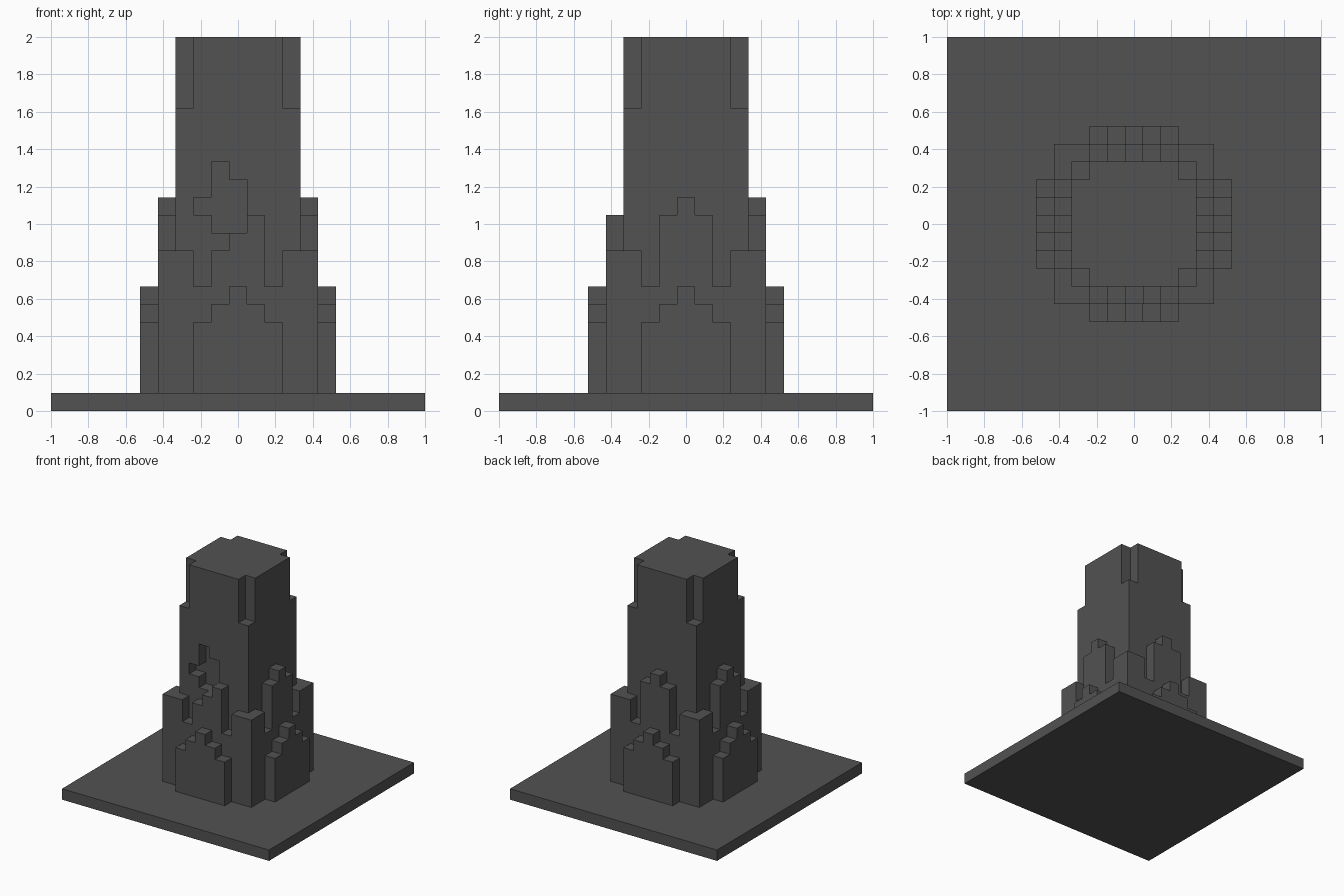
import bpy
import bmesh
import math
from mathutils import Matrix

U = 2 / 21  # one block of the 21-block grid

if "Cube" in bpy.data.objects:
    bpy.data.objects.remove(bpy.data.objects["Cube"], do_unlink=True)

stone = bpy.data.materials.new("dark_grey_stone")
stone.use_nodes = True
GREY = (0.085, 0.085, 0.085, 1)
stone.diffuse_color = GREY
bsdf = stone.node_tree.nodes["Principled BSDF"]
bsdf.inputs["Base Color"].default_value = GREY
bsdf.inputs["Roughness"].default_value = 0.9


def prism(name, outline, direction, turn=0.0):
    """Extrude a closed 3D outline (in blocks) along direction, then turn about z."""
    bm = bmesh.new()
    face = bm.faces.new([bm.verts.new(p) for p in outline])
    ext = bmesh.ops.extrude_face_region(bm, geom=[face])
    verts = [g for g in ext["geom"] if isinstance(g, bmesh.types.BMVert)]
    bmesh.ops.translate(bm, verts=verts, vec=direction)
    bmesh.ops.recalc_face_normals(bm, faces=bm.faces)
    bm.transform(Matrix.Scale(U, 4) @ Matrix.Rotation(turn, 4, "Z"))
    mesh = bpy.data.meshes.new(name)
    bm.to_mesh(mesh)
    bm.free()
    mesh.materials.append(stone)
    obj = bpy.data.objects.new(name, mesh)
    bpy.context.collection.objects.link(obj)
    return obj


def block(name, half, z0, z1):
    """Square block centred on the z axis."""
    square = [(-half, -half, z0), (half, -half, z0), (half, half, z0), (-half, half, z0)]
    return prism(name, square, (0, 0, z1 - z0))


def stepped_wall(name, heights, depth, turn):
    """One-block-thick wall with one height per column, front face at y = -depth."""
    x = -len(heights) / 2
    points = [(x, 1)]
    for i, h in enumerate(heights):
        if i and heights[i - 1] == h:
            points.pop()  # merge columns of equal height
        else:
            points.append((x, h))
        x += 1
        points.append((x, h))
    points.append((x, 1))
    return prism(name, [(px, -depth, pz) for px, pz in points], (0, 1, 0), turn)


# Base slab and square shaft
block("base_slab", 10.5, 0, 1)
shaft = block("tower_shaft", 3.5, 1, 17)

# Crown with notched corners
a, b = 2.5, 3.5
quarter = [(b, -a), (b, a), (a, a)]
plan = []
for k in range(4):
    c, s = round(math.cos(k * math.pi / 2)), round(math.sin(k * math.pi / 2))
    plan += [(x * c - y * s, x * s + y * c, 17) for x, y in quarter]
prism("tower_crown", plan, (0, 0, 4))

# Stepped breach, one block deep, in the front of the shaft
breach = [(-2.5, 11), (-1.5, 11), (-1.5, 10), (0.5, 10), (0.5, 13),
          (-0.5, 13), (-0.5, 14), (-1.5, 14), (-1.5, 12), (-2.5, 12)]
cutter = prism("breach_cutter", [(x, -4, z) for x, z in breach], (0, 1.5, 0))
cutter.hide_render = True
cut = shaft.modifiers.new("breach", "BOOLEAN")
cut.operation = "DIFFERENCE"
cut.solver = "EXACT"
cut.object = cutter
bpy.context.view_layer.objects.active = shaft
bpy.ops.object.modifier_apply(modifier=cut.name)
bpy.data.objects.remove(cutter, do_unlink=True)

# Surrounding walls (the front one is broken) and outer buttresses
WHOLE = [9, 9, 7, 11, 12, 11, 7, 9, 9]
BROKEN = [9, 9, 7, 9, 10, 11, 7, 9, 9]
sides = [("front", BROKEN), ("left", WHOLE[1:-1]), ("back", WHOLE), ("right", WHOLE[1:-1])]
for k, (side, heights) in enumerate(sides):
    turn = k * math.pi / 2
    stepped_wall(side + "_wall", heights, 4.5, turn)
    stepped_wall(side + "_buttress", [5, 6, 7, 6, 5], 5.5, turn)
